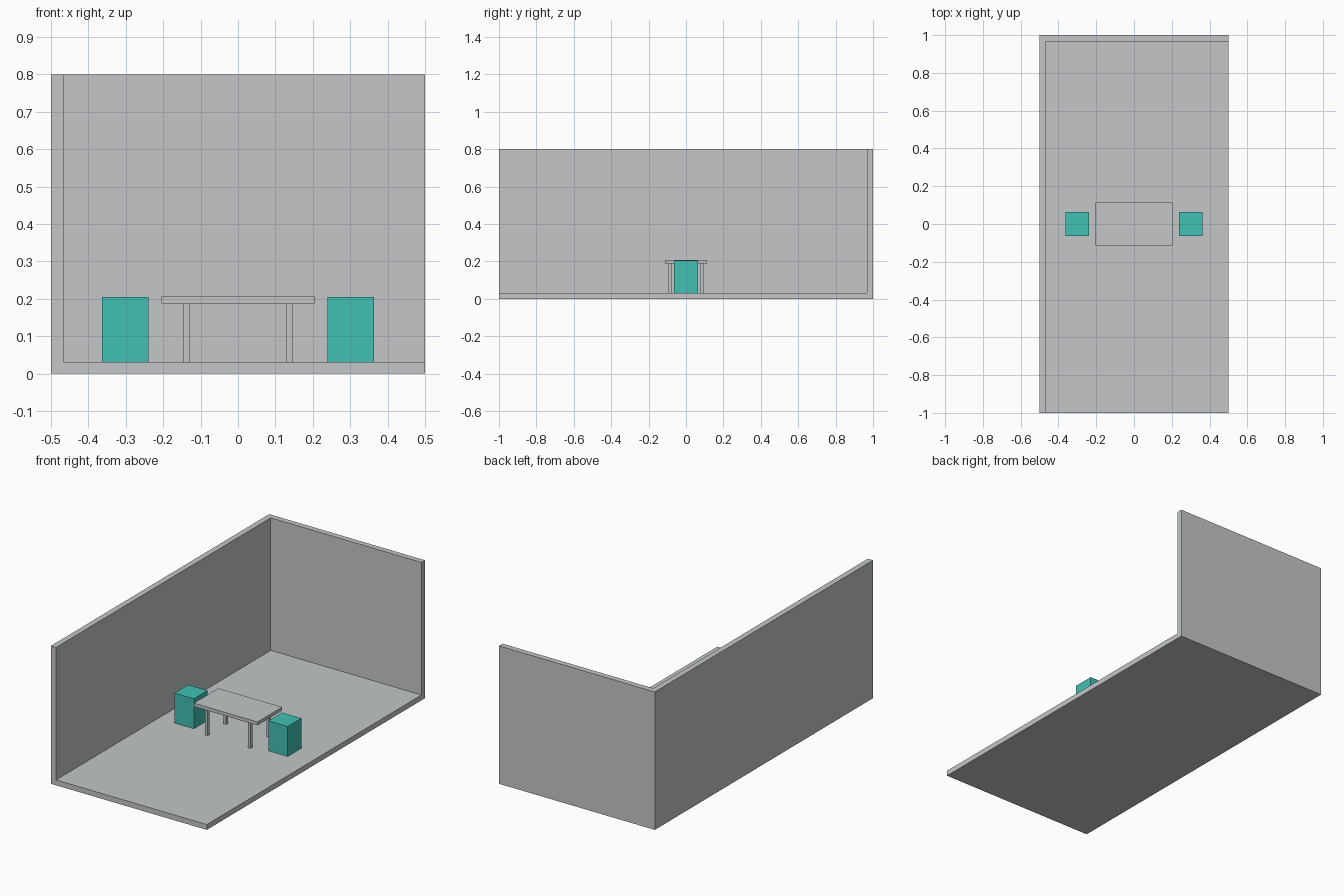
import bpy

if "Cube" in bpy.data.objects:
    bpy.data.objects.remove(bpy.data.objects["Cube"])


def material(name, rgb):
    m = bpy.data.materials.new(name)
    m.diffuse_color = (*rgb, 1)
    m.use_nodes = True
    m.node_tree.nodes["Principled BSDF"].inputs["Base Color"].default_value = m.diffuse_color
    return m


GREY = material("pale grey", (0.546, 0.565, 0.578))
TEAL = material("teal", (0.054, 0.533, 0.451))


def box(name, lo, hi, mat):
    """Axis-aligned box between two corners."""
    bpy.ops.mesh.primitive_cube_add(size=1, location=[(a + b) / 2 for a, b in zip(lo, hi)])
    ob = bpy.context.object
    ob.name = name
    ob.scale = [b - a for a, b in zip(lo, hi)]
    bpy.ops.object.transform_apply(location=False, rotation=False, scale=True)
    ob.data.materials.append(mat)
    return ob


WALL, FLOOR = 0.033, 0.031

# Room: one solid block hollowed out, leaving floor, left wall and back wall
room = box("room_shell", (-0.5, -1, 0), (0.5, 1, 0.8), GREY)
cutter = box("room_cutter", (-0.5 + WALL, -1.2, FLOOR), (0.7, 1 - WALL, 1), GREY)
cutter.hide_render = True
cut = room.modifiers.new("hollow", 'BOOLEAN')
cut.operation = 'DIFFERENCE'
cut.solver = 'EXACT'
cut.object = cutter
bpy.context.view_layer.objects.active = room
bpy.ops.object.modifier_apply(modifier=cut.name)
bpy.data.objects.remove(cutter)

# Table top and four legs
box("table_top", (-0.204, -0.113, 0.188), (0.204, 0.113, 0.208), GREY)
LEG = 0.008
for sx, side in ((-1, "left"), (1, "right")):
    for sy, end in ((-1, "front"), (1, "back")):
        x, y = sx * 0.138, sy * 0.085
        box(f"table_leg_{end}_{side}", (x - LEG, y - LEG, FLOOR), (x + LEG, y + LEG, 0.188), GREY)

    # Block seat at each end of the table
    x = sx * 0.301
    box(f"seat_{side}", (x - 0.062, -0.063, FLOOR), (x + 0.062, 0.063, 0.205), TEAL)
